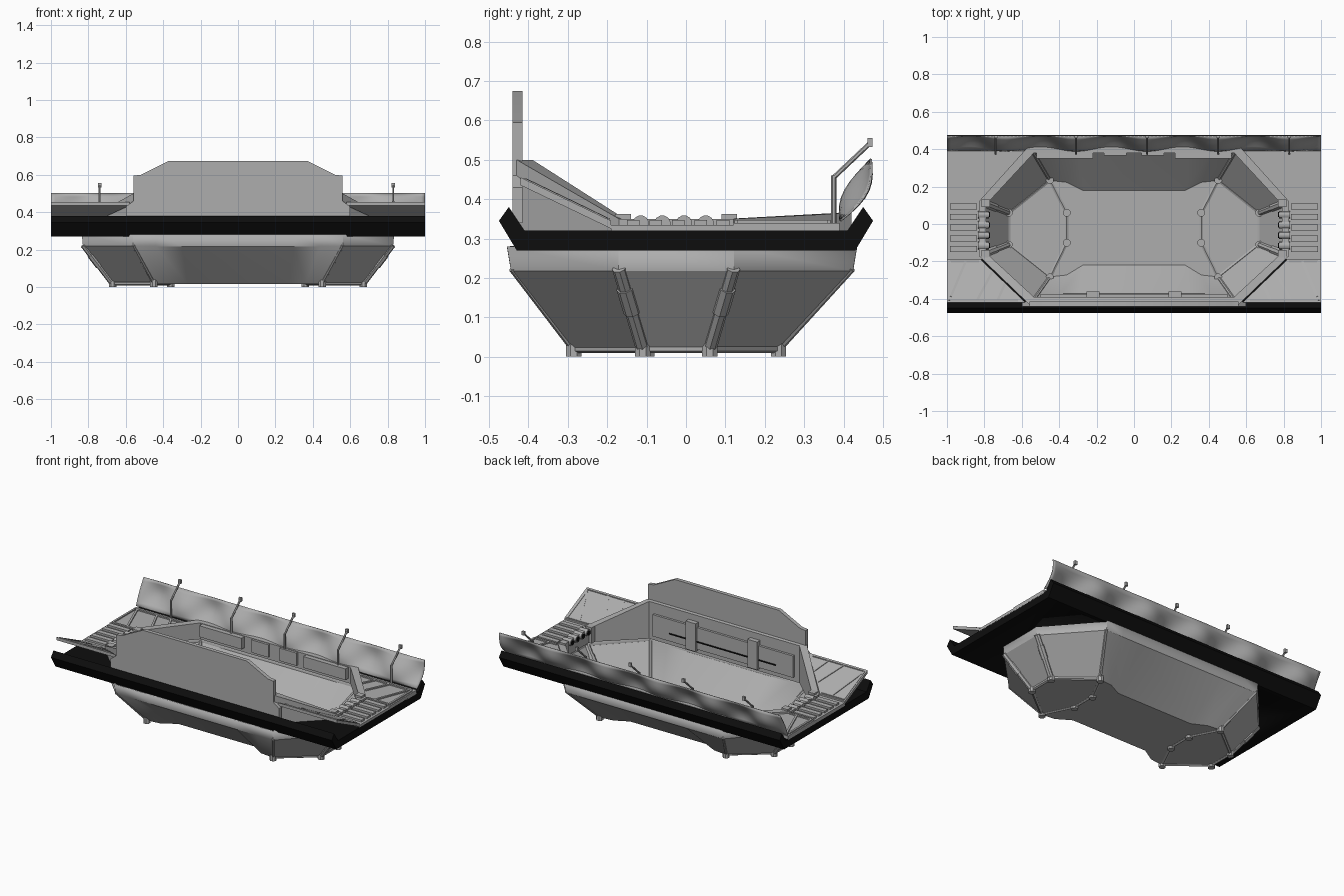
import bpy, bmesh, math
from mathutils import Vector

if "Cube" in bpy.data.objects:
    bpy.data.objects.remove(bpy.data.objects["Cube"])


def material(name, v):
    m = bpy.data.materials.new(name)
    m.diffuse_color = (v, v, v, 1)
    m.use_nodes = True
    m.node_tree.nodes["Principled BSDF"].inputs["Base Color"].default_value = m.diffuse_color
    return m


GREY = material("mid grey", 0.42)
BLACK = material("black", 0.004)


def finish(name, bm, mat=GREY, angle=30):
    bmesh.ops.recalc_face_normals(bm, faces=bm.faces[:])
    me = bpy.data.meshes.new(name)
    bm.to_mesh(me)
    bm.free()
    me.materials.append(mat)
    me.shade_smooth()
    me.set_sharp_from_angle(angle=math.radians(angle))
    ob = bpy.data.objects.new(name, me)
    bpy.context.collection.objects.link(ob)
    return ob


def loft(name, rows, mat=GREY, cap_start=False, cap_end=False, wrap=False, angle=30):
    """Skin closed rings of 3D points; wrap joins the last ring to the first."""
    bm = bmesh.new()
    rings = [[bm.verts.new(p) for p in row] for row in rows]
    pairs = list(zip(rings, rings[1:]))
    if wrap:
        pairs.append((rings[-1], rings[0]))
    for a, b in pairs:
        for i in range(len(a)):
            j = (i + 1) % len(a)
            bm.faces.new((a[i], a[j], b[j], b[i]))
    if cap_start:
        bm.faces.new(rings[0])
    if cap_end:
        bm.faces.new(rings[-1])
    return finish(name, bm, mat, angle)


def slab(name, poly, low, high, mat=GREY):
    """Prism over an xy outline; low and high give z from y."""
    return loft(name, [[(x, y, f(y)) for x, y in poly] for f in (low, high)],
                mat, True, True)


def box(name, x, y, z, mat=GREY):
    poly = [(x[0], y[0]), (x[1], y[0]), (x[1], y[1]), (x[0], y[1])]
    return slab(name, poly, lambda _: z[0], lambda _: z[1], mat)


def rod(name, a, b, r, sides=6, mat=GREY):
    a, b = Vector(a), Vector(b)
    q = (b - a).to_track_quat('Z', 'Y')
    ring = [q @ Vector((r * math.cos(t), r * math.sin(t), 0))
            for t in (2 * math.pi * (i + 0.5) / sides for i in range(sides))]
    return loft(name, [[c + p for p in ring] for c in (a, b)], mat, True, True)


def both(half):
    """Complete a right-hand outline, front to back, by mirroring it in x."""
    return half + [(-p[0],) + tuple(p[1:]) for p in reversed(half)]


def at(pts, z):
    return [(x, y, z) for x, y in pts]


# Hanging tub: elongated octagon with a notched floor
top = both([(.30, -.45), (.44, -.45), (.56, -.45), (.83, -.17),
            (.83, .12), (.56, .43), (.44, .43), (.30, .43)])
shoulder = both([(.30, -.44), (.44, -.44), (.56, -.44), (.825, -.17),
                 (.825, .12), (.56, .42), (.44, .42), (.30, .42)])
floor = both([(.27, -.22), (.36, -.275), (.45, -.285), (.67, -.11),
              (.67, .06), (.45, .235), (.36, .225), (.27, .18)])
tub = loft("tub", [at(top, .28), at(shoulder, .22), at(floor, .02)], cap_end=True)
solid = tub.modifiers.new("wall thickness", 'SOLIDIFY')
solid.thickness, solid.offset = .01, 0

# Black deck with upturned front and back lips
profile = [(-.43, .27), (.43, .27), (.475, .345), (.45, .38),
           (.41, .32), (-.41, .32), (-.45, .38), (-.475, .345)]
deck = loft("deck_base", [[(x, y, z) for y, z in profile] for x in (-1, 1)],
            BLACK, True, True)
hole = both([(.54, -.40), (.80, -.16), (.80, .11), (.54, .385)])
cutter = slab("opening_cutter", hole, lambda _: .1, lambda _: .6)
cutter.hide_render = True
cutter.hide_viewport = True
cut = deck.modifiers.new("opening", 'BOOLEAN')
cut.object, cut.operation, cut.solver = cutter, 'DIFFERENCE', 'EXACT'

# Raised coaming around the opening, climbing toward the shield
rim = both([(.56, -.43, .50), (.83, -.17, .35), (.83, .12, .35), (.56, .42, .365)])
inner = both([(.535, -.39, .50), (.79, -.155, .35), (.79, .105, .35), (.535, .38, .365)])
loft("coaming", [[(x, y, .275) for x, y, z in rim], rim, inner,
                 [(x, y, .26) for x, y, z in inner]], wrap=True)

# Front shield plate
half = [(.60, .34), (.60, .43), (.56, .46), (.56, .595), (.52, .60), (.37, .675)]
outline = both(half)
loft("front_shield", [[(x, y, z) for x, z in outline] for y in (-.44, -.415)],
     cap_start=True, cap_end=True)
# Inner shield ledge, braces and slot
box("shield_ledge", (-.50, .50), (-.415, -.375), (.29, .43))
for x in (-.22, .22):
    box("shield_brace", (x - .035, x + .035), (-.40, -.36), (.28, .46))
box("shield_slot", (-.38, .38), (-.376, -.371), (.335, .343), BLACK)


def slope(y):
    return .345 + max(0, -.19 - y) * .48


flat = .345
for s in (-1, 1):
    # Deck panels: tilted front corner, flat side and flat back corner
    slab("front_panel", [(s * x, y) for x, y in
         [(.58, -.42), (1, -.42), (1, -.19), (.82, -.19)]],
         lambda y: slope(y) - .02, slope)
    slab("side_panel", [(s * x, y) for x, y in
         [(.80, -.19), (1, -.19), (1, .12), (.80, .12)]],
         lambda _: .315, lambda _: .335)
    slab("back_panel", [(s * x, y) for x, y in
         [(.82, .12), (1, .12), (1, .39), (.57, .39)]],
         lambda _: .315, lambda _: .34)

    # Ribs framing and bracing the panels
    ribs = [((.985, -.41), (.985, -.20)), ((.62, -.41), (.985, -.41)),
            ((.83, -.20), (.985, -.20)), ((.76, -.26), (.84, -.41)),
            ((.69, -.32), (.73, -.41)), ((.90, -.20), (.98, -.39)),
            ((.985, .13), (.985, .36)), ((.62, .36), (.985, .36)),
            ((.83, .13), (.985, .13)), ((.76, .21), (.83, .36)),
            ((.69, .28), (.73, .36)), ((.88, .13), (.97, .36))]
    for (x0, y0), (x1, y1) in ribs:
        rod("panel_rib", (s * x0, y0, slope(y0) - .004),
            (s * x1, y1, slope(y1) - .004), .009, 4)
    # Side treads
    for i in range(5):
        y = -.15 + i * .057
        xs = sorted((s * .84, s * .985))
        box("side_tread", xs, (y, y + .032), (.33, .347))

    # End gauges on the coaming
    for i in range(4):
        y = -.115 + i * .055
        rod("gauge", (s * .775, y, .338), (s * .835, y, .338), .021, 12)
        rod("gauge_face", (s * .770, y, .338), (s * .775, y, .338), .014, 12, BLACK)

    # Back lockers and inner wall blocks
    box("back_locker", sorted((s * .22, s * .52)), (.35, .40), (.29, .362))
    box("back_block", sorted((s * .04, s * .16)), (.365, .39), (.28, .362))
    # Corner stanchions
    for y in (-.16, .11):
        box("corner_stanchion", sorted((s * .77, s * .815)), (y - .02, y + .02), (.26, .362))

    # Tub edge frames with thicker sleeves, and the end floor window frame
    bottom = [(.45, -.285), (.67, -.11), (.67, .06), (.45, .235), (.36, .06), (.36, -.10)]
    upper = [(.56, -.44), (.825, -.17), (.825, .12), (.56, .42)]
    for i, (b, u) in enumerate(zip(bottom, upper)):
        r = .018 if i in (1, 2) else .011
        lo, hi = Vector((s * b[0], b[1], .022)), Vector((s * u[0], u[1], .225))
        rod("edge_frame", lo, hi, r, 8)
        if r > .015:
            rod("edge_sleeve", lo.lerp(hi, .45), lo.lerp(hi, .75), .022, 8)
    for i, a in enumerate(bottom):
        b = bottom[(i + 1) % 6]
        rod("floor_frame", (s * a[0], a[1], .02), (s * b[0], b[1], .02), .011, 6)
        rod("frame_node", (s * a[0], a[1], 0), (s * a[0], a[1], .04), .021, 8)

# Billowing back screen, tied back at the poles
bm = bmesh.new()
nx, nt = 96, 8
grid = []
for i in range(nx + 1):
    x = -1 + 2 * i / nx
    puff = -.035 * math.cos(2 * math.pi * (x - .07) / .38)
    row = []
    for k in range(nt + 1):
        t = k / nt
        y = .392 + .078 * t + (puff + .004) * math.sin(math.pi * t) * (1 - .3 * t)
        row.append(bm.verts.new((x, y, .345 + .157 * t)))
    grid.append(row)
for a, b in zip(grid, grid[1:]):
    for k in range(nt):
        bm.faces.new((a[k], b[k], b[k + 1], a[k + 1]))
screen = finish("back_screen", bm, GREY, 60)
thick = screen.modifiers.new("cloth thickness", 'SOLIDIFY')
thick.thickness, thick.offset = .005, 0

# Screen poles with small end blocks
for x in (-.74, -.31, .07, .45, .83):
    rod("pole_upright", (x, .375, .32), (x, .375, .46), .007)
    rod("pole_arm", (x, .375, .455), (x, .465, .54), .006)
    box("pole_tip", (x - .009, x + .009), (.461, .474), (.532, .556))
